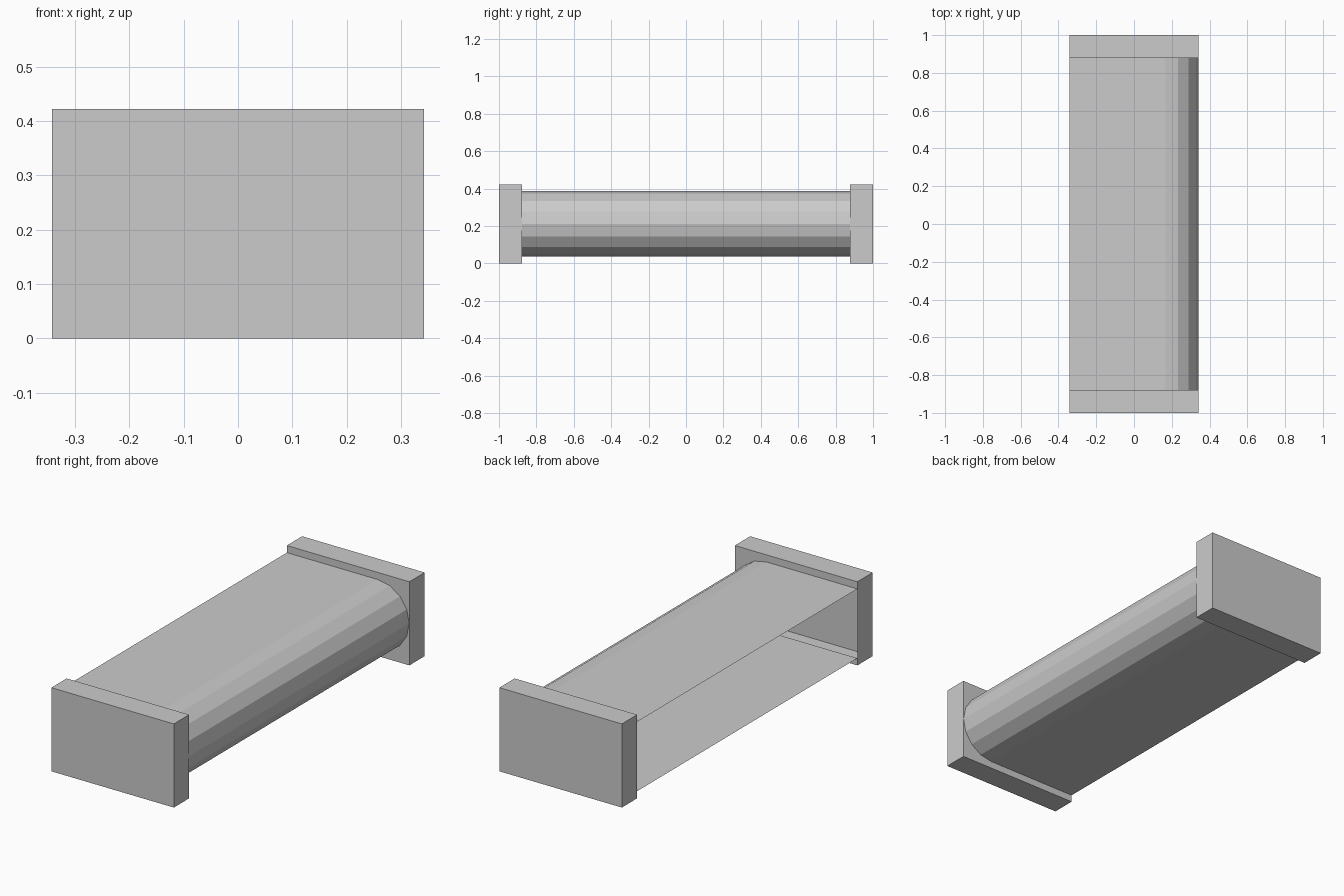
import bpy, bmesh, math

if "Cube" in bpy.data.objects:
    bpy.data.objects.remove(bpy.data.objects["Cube"])

HALF_X, HEIGHT = 0.342, 0.422
INNER_Y, OUTER_Y = 0.878, 1.0
MID_Z, RADIUS, STEPS = HEIGHT / 2, 0.175, 8

# U-shaped cross-section, open towards -x, listed from top to bottom
centre_x = HALF_X - 0.001 - RADIUS
profile = [(-HALF_X, MID_Z + RADIUS)]
for i in range(STEPS + 1):
    a = math.pi / 2 - math.pi * i / STEPS
    profile.append((centre_x + RADIUS * math.cos(a), MID_Z + RADIUS * math.sin(a)))
profile.append((-HALF_X, MID_Z - RADIUS))


def finish(name, bm):
    mesh = bpy.data.meshes.new(name)
    bm.to_mesh(mesh)
    bm.free()
    bpy.context.collection.objects.link(bpy.data.objects.new(name, mesh))


# Thin folded sheet between the end blocks
bm = bmesh.new()
front = [bm.verts.new((x, -INNER_Y, z)) for x, z in profile]
back = [bm.verts.new((x, INNER_Y, z)) for x, z in profile]
for i in range(len(profile) - 1):
    bm.faces.new((front[i], front[i + 1], back[i + 1], back[i]))
bmesh.ops.reverse_faces(bm, faces=[f for f in bm.faces if f.calc_center_median().z > MID_Z and f.normal.z < 0])
bm.normal_update()
bmesh.ops.recalc_face_normals(bm, faces=bm.faces)
finish("folded_sheet", bm)


# Hollow end block whose inner face is cut out along the sheet profile
def end_block(name, side):
    bm = bmesh.new()
    corners = [(-HALF_X, 0), (HALF_X, 0), (HALF_X, HEIGHT), (-HALF_X, HEIGHT)]
    inner = [bm.verts.new((x, side * INNER_Y, z)) for x, z in corners]
    outer = [bm.verts.new((x, side * OUTER_Y, z)) for x, z in corners]
    rim = [bm.verts.new((x, side * INNER_Y, z)) for x, z in profile]
    bm.faces.new(outer)
    for i in range(3):
        bm.faces.new((inner[i], inner[i + 1], outer[i + 1], outer[i]))
    # open-side wall shares the rim ends
    bm.faces.new((inner[3], rim[0], rim[-1], inner[0], outer[0], outer[3]))
    # inner face frame around the cut-out
    bm.faces.new(inner + rim)
    bmesh.ops.recalc_face_normals(bm, faces=bm.faces)
    finish(name, bm)


end_block("front_end_block", -1)
end_block("back_end_block", 1)
